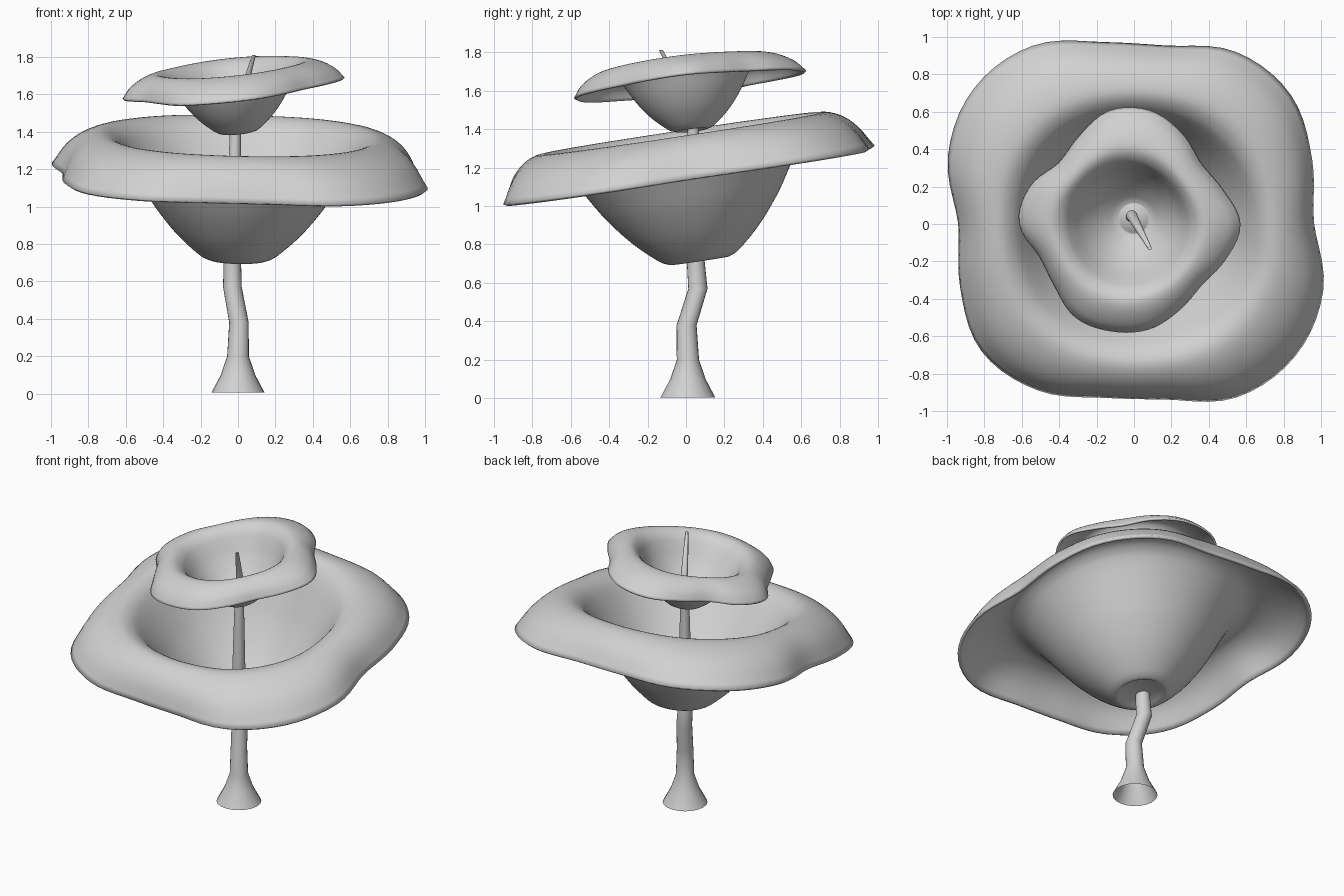
import bpy, bmesh, math
from mathutils import Vector, Matrix

if "Cube" in bpy.data.objects:
    bpy.data.objects.remove(bpy.data.objects["Cube"])

grey = bpy.data.materials.new("plain_grey")
grey.use_nodes = True
grey.diffuse_color = (0.64, 0.64, 0.64, 1)
grey.node_tree.nodes["Principled BSDF"].inputs["Base Color"].default_value = grey.diffuse_color


def smooth_path(points, steps):
    """Catmull-Rom curve through the points."""
    p = [Vector(q) for q in points]
    p = [2 * p[0] - p[1]] + p + [2 * p[-1] - p[-2]]
    out = [p[1]]
    for a, b, c, d in zip(p, p[1:], p[2:], p[3:]):
        for i in range(1, steps + 1):
            t = i / steps
            out.append(0.5 * (2 * b + (c - a) * t + (2 * a - 5 * b + 4 * c - d) * t ** 2
                              + (3 * b - a - 3 * c + d) * t ** 3))
    return out


def make_object(name, rings, angle, cap_start=False, cap_end=False):
    """Skin a list of closed rings of points."""
    bm = bmesh.new()
    loops = [[bm.verts.new(co) for co in ring] for ring in rings]
    n = len(loops[0])
    for low, high in zip(loops, loops[1:]):
        for i in range(n):
            j = (i + 1) % n
            bm.faces.new((low[i], low[j], high[j], high[i]))
    if cap_start:
        bm.faces.new(loops[0][::-1])
    if cap_end:
        bm.faces.new(loops[-1])
    mesh = bpy.data.meshes.new(name)
    bm.to_mesh(mesh)
    bm.free()
    mesh.materials.append(grey)
    obj = bpy.data.objects.new(name, mesh)
    bpy.context.collection.objects.link(obj)
    bpy.ops.object.select_all(action="DESELECT")
    obj.select_set(True)
    bpy.context.view_layer.objects.active = obj
    bpy.ops.object.shade_smooth_by_angle(angle=math.radians(angle))
    return obj


def wavy_bowl(name, profile, rim, base, axis, thickness):
    """Tilted round bowl whose rolled-over edge grows into a wavy rim (radii at even angles)."""
    place = Matrix.Translation(base) @ Vector((0, 0, 1)).rotation_difference(Vector(axis)).to_matrix().to_4x4()
    # Closed smooth rim curve, five samples per given radius
    wrapped = rim[-1:] + rim + rim[:2]
    outline = [v.y for v in smooth_path(list(enumerate(wrapped)), 5)][5:5 + 5 * len(rim)]
    edge = profile[-1][0]
    floor = [Vector((profile[0][0] * 0.9, thickness * 0.6))]
    rings = []
    for r, h in floor + smooth_path(profile, 4):
        ring = []
        for i, radius in enumerate(outline):
            a = math.tau * i / len(outline)
            k = r * (1 + (radius / edge - 1) * (r / edge) ** 3.5)
            ring.append(place @ Vector((k * math.cos(a), k * math.sin(a), h)))
        rings.append(ring)
    obj = make_object(name, rings, 75, cap_start=True)
    shell = obj.modifiers.new("shell", "SOLIDIFY")
    shell.thickness = thickness
    shell.offset = 0


# Large lower bowl
wavy_bowl("lower_bowl",
          [(0.155, 0), (0.21, 0.03), (0.33, 0.14), (0.445, 0.28), (0.53, 0.41), (0.625, 0.56),
           (0.685, 0.625), (0.76, 0.65), (0.86, 0.62), (0.95, 0.55), (1.025, 0.435)],
          [0.945, 0.995, 1.072, 1.06, 0.965, 0.985, 1.1, 1.125, 1.06,
           0.94, 0.99, 1.067, 1.035, 0.95, 0.96, 1.08, 1.11, 1.06],
          (0, 0.07, 0.725), (0.02, -0.15, 1), 0.02)

# Small upper bowl
wavy_bowl("upper_bowl",
          [(0.08, 0), (0.12, 0.018), (0.2, 0.09), (0.265, 0.175), (0.31, 0.255), (0.345, 0.31),
           (0.395, 0.341), (0.455, 0.328), (0.515, 0.285), (0.55, 0.23)],
          [0.59, 0.53, 0.5, 0.56, 0.615, 0.61, 0.535, 0.495, 0.565,
           0.59, 0.515, 0.525, 0.583, 0.586, 0.574, 0.53, 0.503, 0.545],
          (0, 0.03, 1.4), (-0.1, -0.116, 1), 0.014)

# Crooked stem with a flared foot and a leaning tip: x, y, z, radius
stem = [(0, 0.01, 0.005, 0.142), (0, 0.01, 0.1, 0.092), (0, 0.01, 0.2, 0.058),
        (0.005, 0.003, 0.38, 0.052), (-0.03, 0.062, 0.57, 0.05), (-0.03, 0.05, 0.72, 0.046),
        (-0.015, 0.035, 1.36, 0.03), (-0.012, 0.045, 1.47, 0.029), (0.085, -0.13, 1.81, 0.01)]
make_object("stem", [[(x + r * math.cos(math.tau * i / 20), y + r * math.sin(math.tau * i / 20), z)
                      for i in range(20)] for x, y, z, r in stem], 60, cap_end=True)
